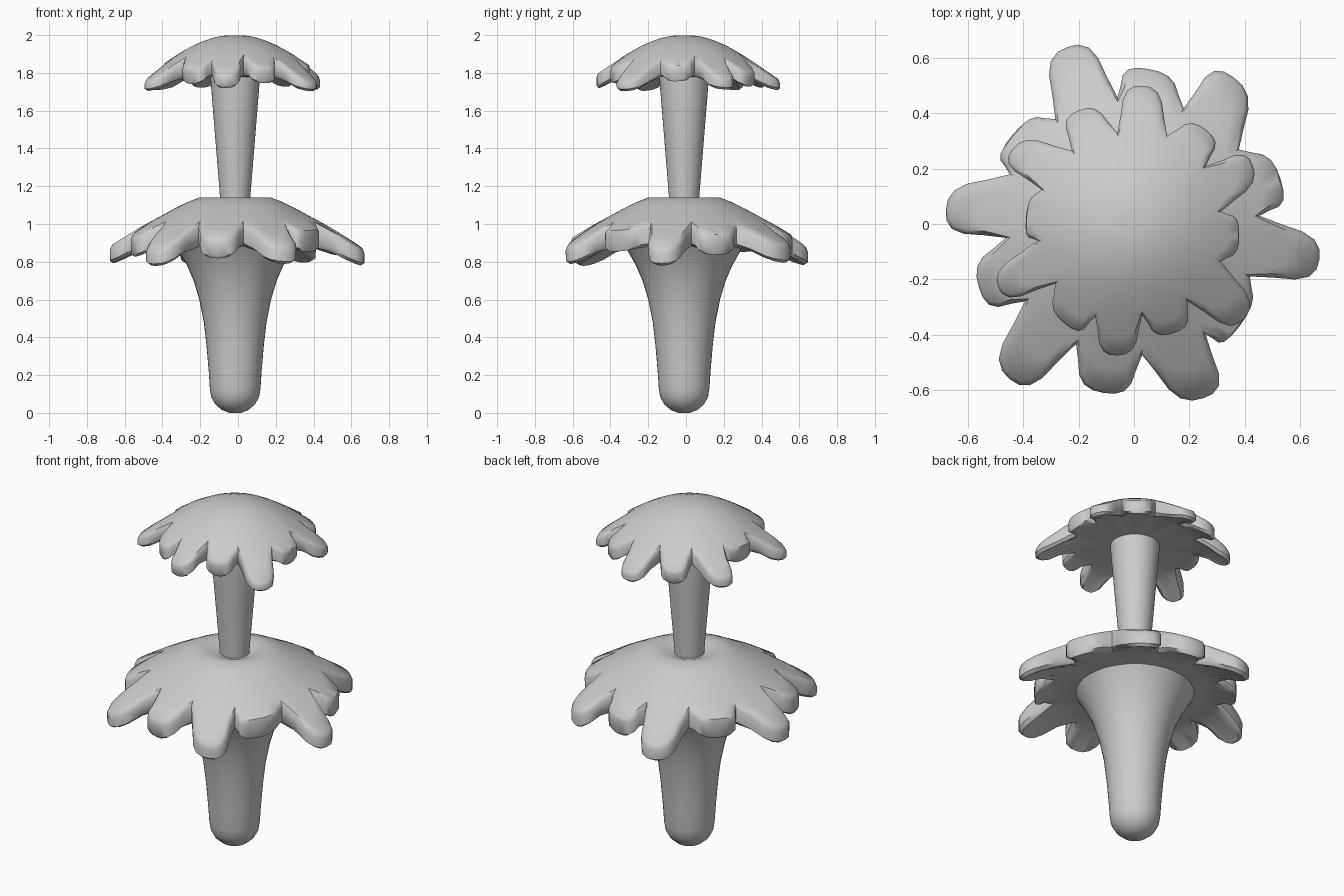
import bpy, bmesh, math
from mathutils import Vector

if "Cube" in bpy.data.objects:
    bpy.data.objects.remove(bpy.data.objects["Cube"])

C = Vector((-0.015, -0.01))          # common axis of stems and caps


def finish(bm, name, angle):
    bmesh.ops.recalc_face_normals(bm, faces=bm.faces)
    me = bpy.data.meshes.new(name)
    bm.to_mesh(me)
    bm.free()
    ob = bpy.data.objects.new(name, me)
    bpy.context.collection.objects.link(ob)
    bpy.ops.object.select_all(action='DESELECT')
    ob.select_set(True)
    bpy.context.view_layer.objects.active = ob
    bpy.ops.object.shade_smooth_by_angle(angle=math.radians(angle))
    return ob


def skin(name, rings, angle=40):
    """Bridge closed rings of equal length and cap both ends."""
    bm = bmesh.new()
    vs = [[bm.verts.new(p) for p in ring] for ring in rings]
    n = len(vs[0])
    for a, b in zip(vs, vs[1:]):
        for i in range(n):
            j = (i + 1) % n
            bm.faces.new((a[i], a[j], b[j], b[i]))
    bm.faces.new(vs[0])
    bm.faces.new(vs[-1])
    return finish(bm, name, angle)


def lathe(name, profile, n=40):
    return skin(name, [[(C.x + r * math.cos(2 * math.pi * i / n),
                         C.y + r * math.sin(2 * math.pi * i / n), z)
                        for i in range(n)] for r, z in profile])


def height(profile, r):
    for (r0, z0), (r1, z1) in zip(profile, profile[1:]):
        if r <= r1:
            return z0 + (z1 - z0) * max(0, r - r0) / (r1 - r0)
    return z1


# half petal shape: (sideways, along)
HALF = [(-1, 0), (-.89, .35), (-.8, .68), (-.62, .88), (-.33, .98)]
PETAL = HALF + [(0, 1)] + [(-u, v) for u, v in HALF[:0:-1]]


def outline(tips, notches, inset):
    pts = []
    for i, tip in enumerate(tips):
        a, b = Vector(notches[i]), Vector(notches[(i + 1) % len(tips)])
        mid, w, d = (a + b) / 2, (b - a) / 2, Vector(tip) - (a + b) / 2
        for u, v in PETAL:
            if v == 0:
                pts.append(C + (a - C) * (1 - inset * .25))
            else:
                pts.append(mid + w * u * (1 - inset) + d * (v - inset * .35 * v))
    return pts


def petal_cap(name, tips, notches, top, bottom, core, hub, edge):
    """Domed cap whose rim fans out into rounded drooping petals."""
    o_top, o_mid, o_low, o_bot = (outline(tips, notches, k) for k in (.16, .02, .03, .25))

    def ring(src, radius, t, prof, dz=0):
        out = []
        for p in src:
            q = p - C
            q = (q.normalized() * radius).lerp(q, t)
            out.append((C.x + q.x, C.y + q.y, height(prof, q.length) + dz))
        return out

    rings = [ring(o_top, r, 0, top) for r in core]
    rings += [ring(o_top, core[-1], t, top) for t in (.35, .7, 1)]
    rings.append(ring(o_mid, 0, 1, top, -edge))
    rings.append(ring(o_low, 0, 1, bottom, edge))
    rings += [ring(o_bot, core[-1], t, bottom) for t in (1, .6, .2)]
    rings.append(ring(o_bot, hub, 0, bottom))
    return skin(name, rings, 45)


# lower trunk with rounded foot and flared top
lathe("trunk", [(.03, 0), (.07, .015), (.105, .045), (.127, .085), (.134, .13),
                (.14, .22), (.152, .36), (.166, .48), (.19, .6), (.22, .7),
                (.255, .78), (.3, .86), (.34, .92)])

# upper stem
lathe("upper_stem", [(.077, 1.05), (.08, 1.14), (.105, 1.45), (.131, 1.77), (.131, 1.84)])

# lower cap
petal_cap("lower_cap",
          [(.36, .53), (.05, .56), (-.24, .64), (-.44, .32), (-.68, .05), (-.56, -.23),
           (-.45, -.56), (-.11, -.61), (.25, -.63), (.38, -.37), (.67, -.13), (.53, .16)],
          [(.38, .27), (.18, .42), (-.06, .46), (-.285, .38), (-.45, .18), (-.465, -.05),
           (-.395, -.28), (-.21, -.435), (.03, -.475), (.26, -.4), (.42, -.19), (.455, .03)],
          [(0, 1.11), (.08, 1.115), (.13, 1.135), (.19, 1.14), (.28, 1.105), (.36, 1.06),
           (.5, .985), (.66, .885), (.74, .83)],
          [(0, .87), (.25, .87), (.4, .89), (.5, .87), (.6, .815), (.74, .75)],
          [.05, .09, .13, .19, .25, .32], .2, .02)

# upper cap
petal_cap("upper_cap",
          [(.26, .34), (.03, .5), (-.2, .41), (-.44, .27), (-.39, .02), (-.49, -.23),
           (-.25, -.36), (-.06, -.475), (.14, -.395), (.4, -.34), (.38, -.04), (.43, .21)],
          [(.26, .21), (.12, .32), (-.06, .33), (-.225, .265), (-.335, .125), (-.35, -.06),
           (-.285, -.215), (-.14, -.335), (.03, -.33), (.195, -.28), (.315, -.135), (.315, .045)],
          [(0, 2), (.06, 1.998), (.12, 1.985), (.2, 1.957), (.3, 1.902), (.4, 1.835),
           (.48, 1.78), (.54, 1.74)],
          [(0, 1.775), (.3, 1.785), (.36, 1.775), (.44, 1.725), (.54, 1.695)],
          [.03, .07, .12, .17, .22, .27], .1, .015)
